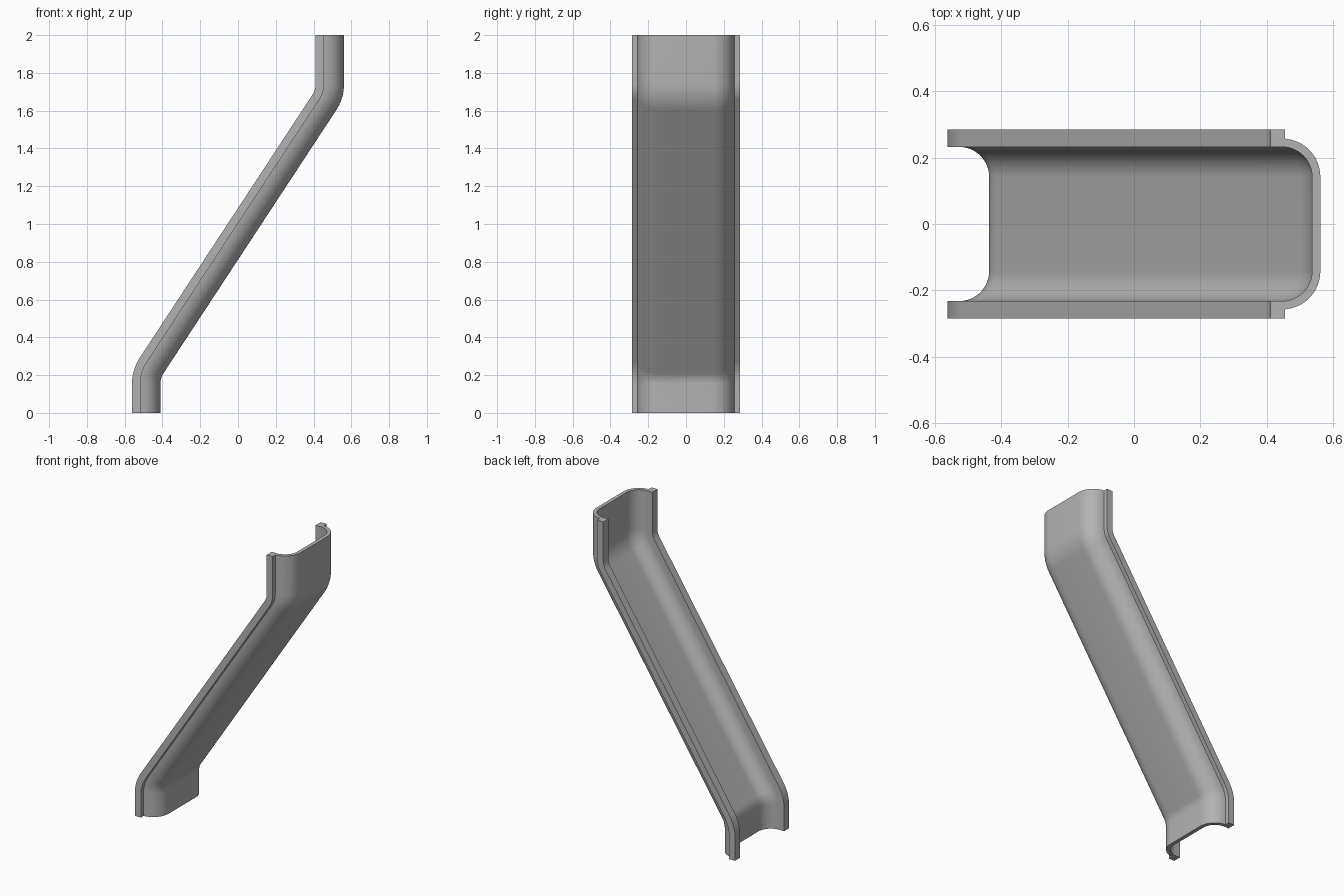
import bpy, bmesh
from math import sin, cos, pi, radians

cube = bpy.data.objects.get("Cube")
if cube:
    bpy.data.objects.remove(cube)

DEPTH, WALL = 0.15, 0.025         # channel depth and wall thickness
LIP_Y, LIP_U = 0.285, 0.044       # flange outer edge and width
INNER_Y, INNER_R = 0.232, 0.09    # inner half width and corner radius
BEND_R = 0.10                     # tight side of each bend
ANGLE = radians(33.4)
STEPS = 12


def corner(radius):
    """Quarter arc of a channel corner, from the side wall to the floor."""
    cu, cy = DEPTH - WALL - INNER_R, INNER_Y - INNER_R
    return [(cu + radius * sin(t), cy + radius * cos(t))
            for t in (pi / 2 * i / STEPS for i in range(STEPS + 1))]


# Half profile in (depth, width): outer skin, then flange, then inner skin
outer = [p for p in corner(INNER_R + WALL) if p[0] > LIP_U]
half = outer[::-1] + [(LIP_U, INNER_Y + WALL), (LIP_U, LIP_Y), (0, LIP_Y),
                      (0, INNER_Y)] + corner(INNER_R)
profile = half + [(u, -y) for u, y in reversed(half)]

# Stations along the slope: (origin x, origin z, tilt) of the open edge
far = BEND_R + DEPTH
low_c, high_c = (-0.311, 0.155), (0.311, 1.74)
stations = [(low_c[0] - far, 0, 0)]
for i in range(STEPS + 1):
    a = ANGLE * i / STEPS
    stations.append((low_c[0] - far * cos(a), low_c[1] + far * sin(a), a))
for i in range(STEPS, -1, -1):
    a = ANGLE * i / STEPS
    stations.append((high_c[0] + BEND_R * cos(a), high_c[1] - BEND_R * sin(a), a))
stations.append((high_c[0] + BEND_R, 2, 0))

# Sweep the profile
bm = bmesh.new()
rings = [[bm.verts.new((x + u * cos(a), y, z - u * sin(a))) for u, y in profile]
         for x, z, a in stations]
n = len(profile)
for r0, r1 in zip(rings, rings[1:]):
    for i in range(n):
        j = (i + 1) % n
        bm.faces.new((r0[i], r0[j], r1[j], r1[i]))
bm.faces.new(rings[0])
bm.faces.new(rings[-1][::-1])
bmesh.ops.recalc_face_normals(bm, faces=bm.faces[:])
mesh = bpy.data.meshes.new("slide_channel")
bm.to_mesh(mesh)
bm.free()

# Single grey material
grey = bpy.data.materials.new("light grey")
grey.use_nodes = True
colour = (0.45, 0.45, 0.45, 1)
grey.diffuse_color = colour
grey.node_tree.nodes["Principled BSDF"].inputs["Base Color"].default_value = colour
mesh.materials.append(grey)

slide = bpy.data.objects.new("slide_channel", mesh)
bpy.context.collection.objects.link(slide)
bpy.context.view_layer.objects.active = slide
slide.select_set(True)
bpy.ops.object.shade_smooth_by_angle(angle=radians(30))
